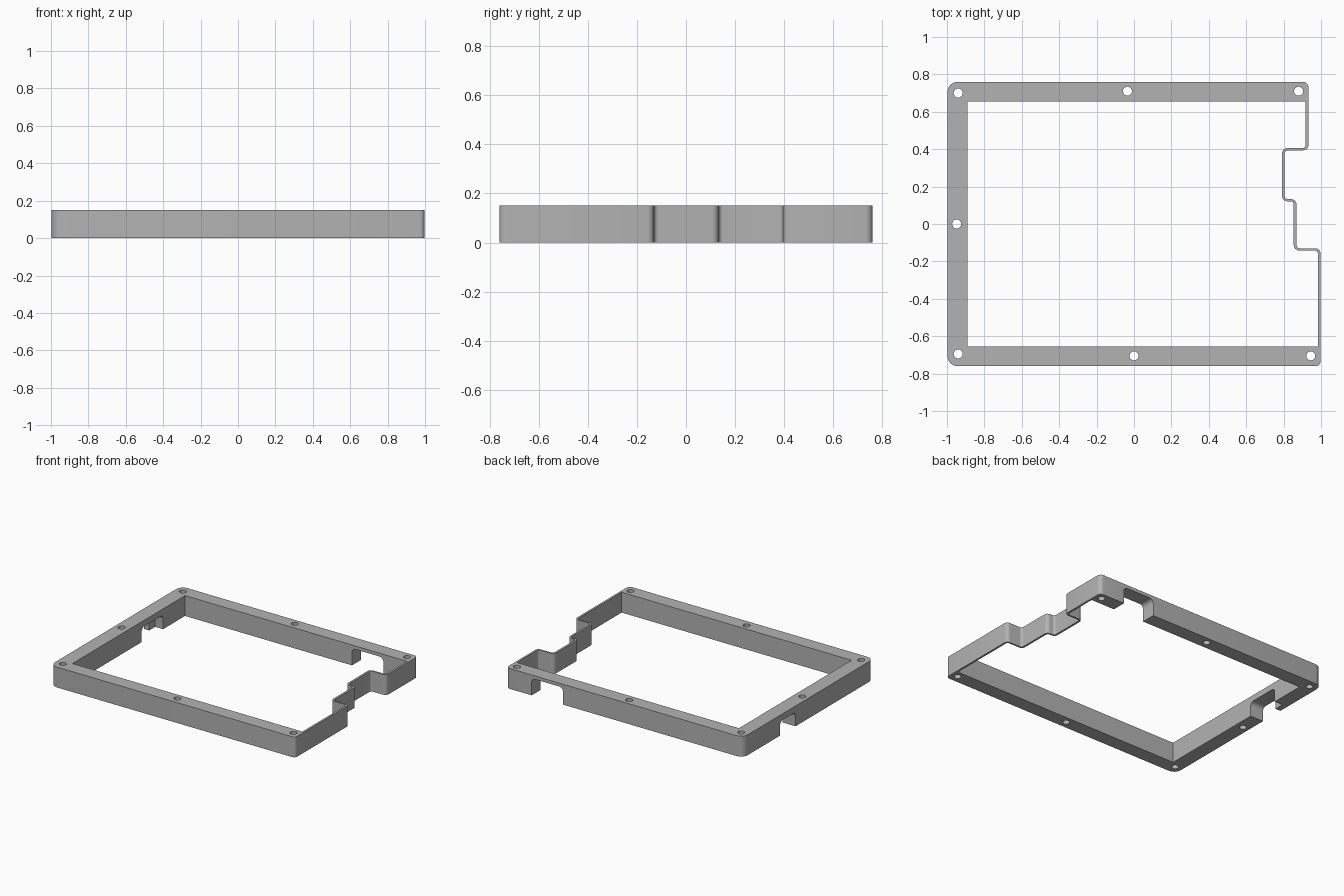
import bpy
import bmesh
import math
from mathutils import Vector, Matrix

cube = bpy.data.objects.get("Cube")
if cube:
    bpy.data.objects.remove(cube)

HEIGHT, WALL = 0.15, 0.012

grey = bpy.data.materials.new("plain grey")
grey.use_nodes = True
colour = (0.45, 0.45, 0.45, 1)
grey.diffuse_color = colour
grey.node_tree.nodes["Principled BSDF"].inputs["Base Color"].default_value = colour


def rounded(corners, steps=6):
    """Turn (x, y, radius) corners into an outline with true arcs."""
    out = []
    for i, (x, y, r) in enumerate(corners):
        p = Vector((x, y))
        if r == 0:
            out.append(p)
            continue
        a = (Vector(corners[i - 1][:2]) - p).normalized()
        b = (Vector(corners[(i + 1) % len(corners)][:2]) - p).normalized()
        centre = p + (a + b) * r
        for k in range(steps + 1):
            t = math.pi / 2 * k / steps
            out.append(centre - b * r * math.cos(t) - a * r * math.sin(t))
    return out


def prism(name, outline, low, high, matrix=Matrix()):
    """Extrude a flat outline from low to high, then orient it."""
    bm = bmesh.new()
    base = bm.faces.new([bm.verts.new((p.x, p.y, low)) for p in outline])
    top = bmesh.ops.extrude_face_region(bm, geom=[base])["geom"]
    verts = [v for v in top if isinstance(v, bmesh.types.BMVert)]
    bmesh.ops.translate(bm, verts=verts, vec=(0, 0, high - low))
    bmesh.ops.transform(bm, matrix=matrix, verts=bm.verts)
    bmesh.ops.recalc_face_normals(bm, faces=bm.faces)
    mesh = bpy.data.meshes.new(name)
    bm.to_mesh(mesh)
    bm.free()
    mesh.materials.append(grey)
    obj = bpy.data.objects.new(name, mesh)
    bpy.context.collection.objects.link(obj)
    return obj


def cut(target, cutter):
    """Subtract the cutter and discard it."""
    mod = target.modifiers.new("cut", "BOOLEAN")
    mod.operation, mod.solver, mod.object = "DIFFERENCE", "EXACT", cutter
    bpy.context.view_layer.objects.active = target
    bpy.ops.object.modifier_apply(modifier=mod.name)
    bpy.data.objects.remove(cutter)


def stepped_side(inset, r_out, r_in):
    """Zigzag of the thin right wall, front to back, moved inward."""
    w = inset
    return [(0.995 - w, -0.13 - w, r_out), (0.866 - w, -0.13 - w, r_in),
            (0.866 - w, 0.133 - w, r_out), (0.803 - w, 0.133 - w, r_in),
            (0.803 - w, 0.394 + w, r_in), (0.93 - w, 0.394 + w, r_out)]


# Solid body with rounded corners
outer = [(-1, -0.76, 0.055), (0.995, -0.76, 0.025)]
outer += stepped_side(0, 0.028, 0.018)
outer += [(0.93, 0.76, 0.03), (-1, 0.76, 0.055)]
frame = prism("frame", [p + Vector((0.0025, 0)) for p in rounded(outer)], 0, HEIGHT)

# Open middle, leaving broad rails and the thin stepped wall
inner = [(-0.89, -0.655, 0), (0.995 - WALL, -0.655, 0)]
inner += stepped_side(WALL, 0.016, 0.03)
inner += [(0.93 - WALL, 0.655, 0), (-0.89, 0.655, 0)]
cut(frame, prism("opening", rounded(inner), -0.1, HEIGHT + 0.1))

# Screw holes
circle = [Vector((math.cos(t), math.sin(t))) * 0.024
          for t in (math.tau * k / 32 for k in range(32))]
for x, y in [(-0.94, 0.70), (-0.035, 0.71), (0.88, 0.71), (-0.948, 0),
             (-0.94, -0.695), (0, -0.705), (0.945, -0.705)]:
    cut(frame, prism("hole", [p + Vector((x, y)) for p in circle], -0.1, HEIGHT + 0.1))

# Cable notches, rounded at the top and open below
ALONG_Y = Matrix(((1, 0, 0), (0, 0, 1), (0, 1, 0))).to_4x4()
ALONG_X = Matrix(((0, 0, 1), (1, 0, 0), (0, 1, 0))).to_4x4()


def notch(a, b, top, radius, low, high, matrix):
    shape = [(a, -0.1, 0), (b, -0.1, 0), (b, top, radius), (a, top, radius)]
    cut(frame, prism("notch", rounded(shape), low, high, matrix))


notch(0.47, 0.725, 0.125, 0.03, 0.6, 0.9, ALONG_Y)
notch(0.15, 0.33, 0.105, 0.03, -1.1, -0.8, ALONG_X)
notch(0.15, 0.40, 0.105, 0.03, -0.955, -0.8, ALONG_X)

# Smooth arcs, sharp edges
bpy.ops.object.select_all(action="DESELECT")
frame.select_set(True)
bpy.context.view_layer.objects.active = frame
bpy.ops.object.shade_smooth_by_angle(angle=math.radians(30))
